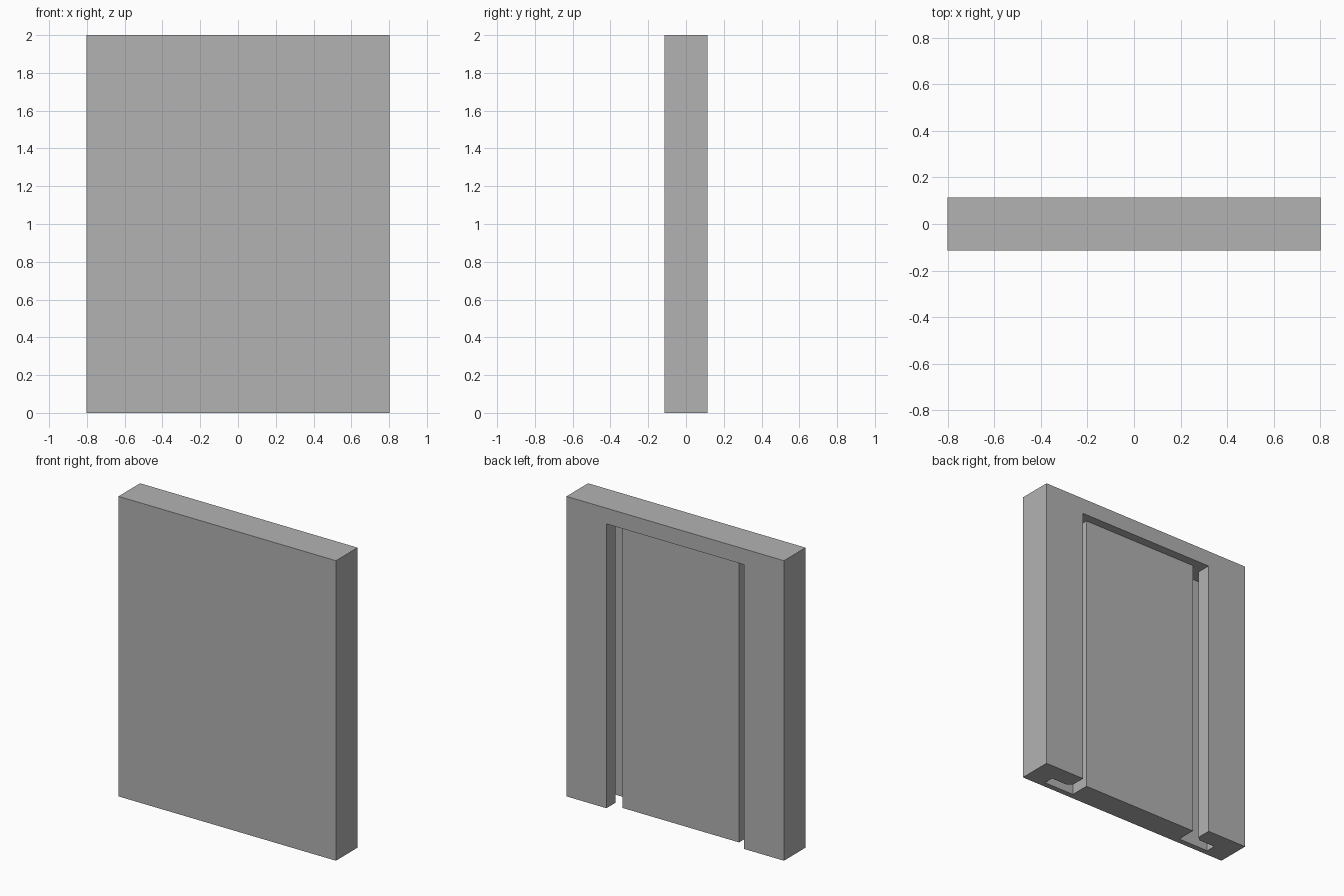
import bpy
import bmesh

HALF_W, HALF_D, HEIGHT = 0.802, 0.114, 2.0
SLOT_TOP = 1.895

default = bpy.data.objects.get("Cube")
if default:
    bpy.data.objects.remove(default)

grey = bpy.data.materials.new("light_grey")
grey.use_nodes = True
colour = (0.448, 0.448, 0.448, 1.0)
grey.diffuse_color = colour
grey.node_tree.nodes["Principled BSDF"].inputs["Base Color"].default_value = colour


def extrude_profile(name, half, z0, z1):
    """Mirror a half outline (x, y) across x and extrude it upwards."""
    outline = half + [(-x, y) for x, y in reversed(half)]
    bm = bmesh.new()
    face = bm.faces.new([bm.verts.new((x, y, z0)) for x, y in outline])
    top = bmesh.ops.extrude_face_region(bm, geom=[face])["geom"]
    verts = [v for v in top if isinstance(v, bmesh.types.BMVert)]
    bmesh.ops.translate(bm, vec=(0, 0, z1 - z0), verts=verts)
    bmesh.ops.recalc_face_normals(bm, faces=bm.faces)
    mesh = bpy.data.meshes.new(name)
    bm.to_mesh(mesh)
    bm.free()
    mesh.materials.append(grey)
    obj = bpy.data.objects.new(name, mesh)
    bpy.context.collection.objects.link(obj)
    return obj


# Depths measured inwards from the back face
def back(depth):
    return HALF_D - depth


# Slotted panel: back lips, undercut side channels and raised middle
slotted = [
    (HALF_W, -HALF_D),
    (HALF_W, HALF_D),
    (0.507, HALF_D),
    (0.507, back(0.097)),    # lip
    (0.535, back(0.122)),    # lip chamfer
    (0.655, back(0.122)),    # undercut
    (0.655, back(0.19)),
    (0.43, back(0.19)),      # channel floor
    (0.43, back(0.059)),     # raised middle
]
extrude_profile("slotted_panel", slotted, 0, SLOT_TOP)

# Solid strip that closes the channels at the top
solid = [(HALF_W, -HALF_D), (HALF_W, HALF_D)]
top_strip = extrude_profile("top_strip", solid, SLOT_TOP, HEIGHT)

# Fuse both parts into one body
panel = bpy.data.objects["slotted_panel"]
fuse = panel.modifiers.new("fuse_top", "BOOLEAN")
fuse.operation = "UNION"
fuse.solver = "EXACT"
fuse.object = top_strip
bpy.context.view_layer.objects.active = panel
bpy.ops.object.modifier_apply(modifier=fuse.name)
bpy.data.objects.remove(top_strip)
panel.name = "wall_panel"
